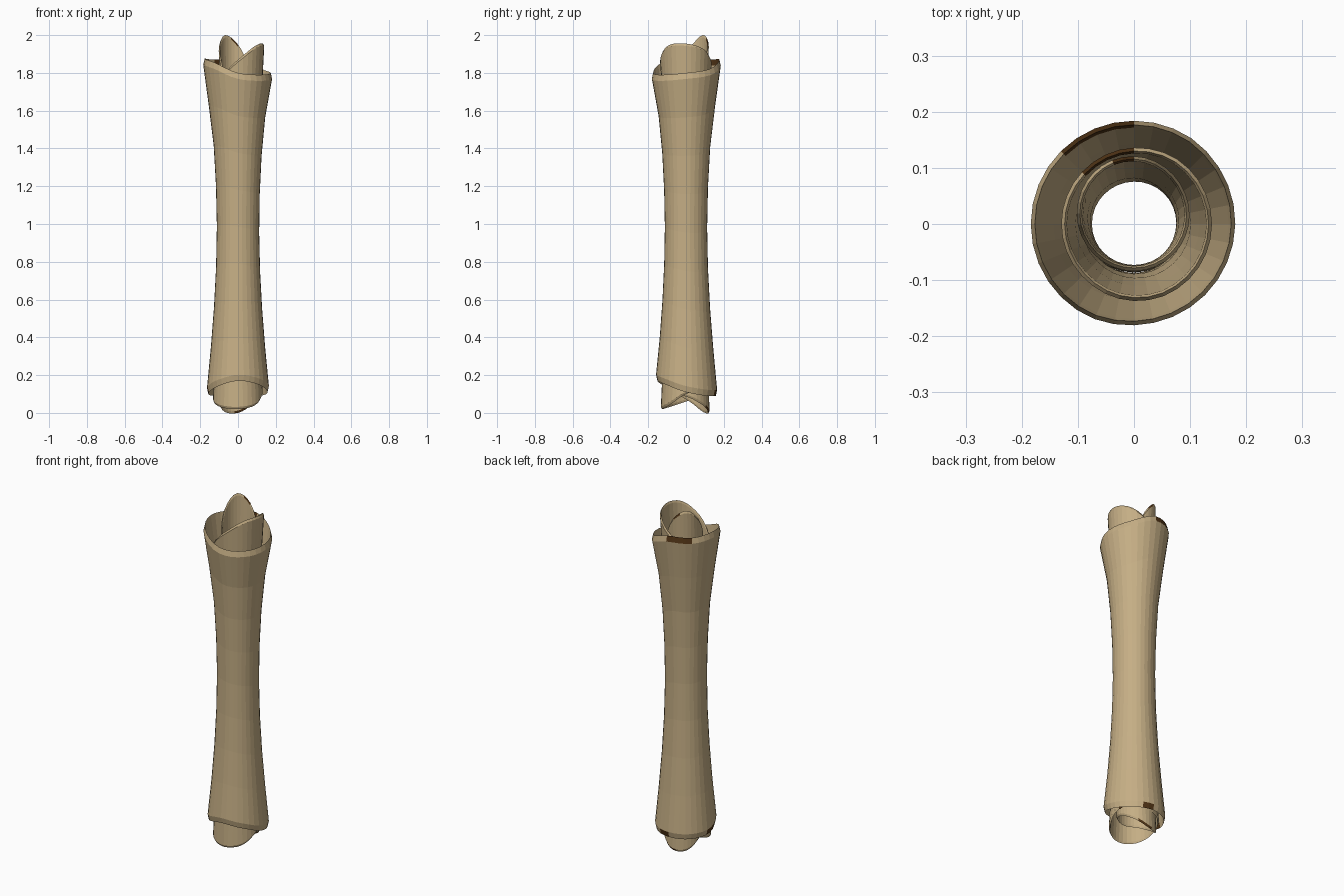
import bpy, bmesh, math

if "Cube" in bpy.data.objects:
    bpy.data.objects.remove(bpy.data.objects["Cube"])

SIDES = 32


def material(name, rgb):
    m = bpy.data.materials.new(name)
    m.diffuse_color = (*rgb, 1)
    m.use_nodes = True
    m.node_tree.nodes["Principled BSDF"].inputs["Base Color"].default_value = m.diffuse_color
    return m


TAN = material("tan_bark", (0.56, 0.425, 0.235))
DARK = material("dark_bark", (0.08, 0.034, 0.008))


def cubic(p0, p1, p2, p3, f):
    return p1 + 0.5 * f * (p2 - p0 + f * (2 * p0 - 5 * p1 + 4 * p2 - p3
                                           + f * (3 * (p1 - p2) + p3 - p0)))


def wavy(heights, angle):
    """Edge height round the tube, from eight heights 45 degrees apart."""
    u = (angle % 360) / 45
    i = int(u)
    return cubic(*[heights[(i + k) % 8] for k in (-1, 0, 1, 2)], u - i)


def radius_at(profile, z):
    z = min(max(z, profile[0][0]), profile[-1][0])
    for k in range(len(profile) - 1):
        (z0, r0), (z1, r1) = profile[k], profile[k + 1]
        if z <= z1:
            p = profile[max(k - 1, 0)][1], r0, r1, profile[min(k + 2, len(profile) - 1)][1]
            return cubic(*p, (z - z0) / (z1 - z0))


def rolled_layer(name, profile, top, bottom, wall, bevel, shift, dark_top, dark_bottom):
    """Flared thin tube with wavy, bevelled ends; dark spans colour the rims."""
    bm = bmesh.new()
    rings = []
    rows = 8
    for s in range(SIDES):
        a = 360 * s / SIDES
        zt, zb = wavy(top, a), wavy(bottom, a)
        section = []
        for k in range(rows + 1):          # outside wall, going up
            z = zb + bevel + (zt - zb - 2 * bevel) * k / rows
            section.append((radius_at(profile, z), z))
        rt, rb = section[-1][0], section[0][0]
        section.append((rt - wall * 0.6, zt))
        for k in range(rows, -1, -1):      # inside wall, going down
            z = zb + bevel + (zt - zb - 2 * bevel) * k / rows
            section.append((radius_at(profile, z) - wall, z))
        section.append((rb - wall * 0.6, zb))
        c, sn = math.cos(math.radians(a)), math.sin(math.radians(a))
        rings.append([bm.verts.new((r * c, r * sn + shift * abs(z - 1), z))
                      for r, z in section])
    n = len(rings[0])
    rim_top, rim_bottom = (rows, rows + 1), (n - 2, n - 1)
    for s in range(SIDES):
        a = 360 * (s + 0.5) / SIDES
        r0, r1 = rings[s], rings[(s + 1) % SIDES]
        for k in range(n):
            f = bm.faces.new((r0[k], r1[k], r1[(k + 1) % n], r0[(k + 1) % n]))
            spans = dark_top if k in rim_top else dark_bottom if k in rim_bottom else ()
            f.material_index = int(any(lo < a < hi for lo, hi in spans))
    bmesh.ops.recalc_face_normals(bm, faces=bm.faces)
    me = bpy.data.meshes.new(name)
    bm.to_mesh(me)
    bm.free()
    me.materials.append(TAN)
    me.materials.append(DARK)
    ob = bpy.data.objects.new(name, me)
    bpy.context.collection.objects.link(ob)


# Outer wrap, flared at both ends
rolled_layer("outer_roll",
             [(0.1, .166), (0.4, .139), (0.7, .119), (1.0, .112), (1.3, .121), (1.55, .142), (1.8, .184)],
             [1.80, 1.82, 1.87, 1.87, 1.875, 1.855, 1.80, 1.79],
             [.11, .09, .09, .09, .10, .14, .17, .15],
             0.012, 0.032, 0, [(90, 135)], [(62, 88), (172, 196)])

# Middle wrap, with a tongue rising on the right
rolled_layer("middle_roll",
             [(0.05, .133), (0.4, .115), (0.7, .101), (1.0, .097), (1.3, .102), (1.55, .115), (1.9, .139)],
             [1.955, 1.925, 1.85, 1.78, 1.76, 1.78, 1.87, 1.945],
             [.10, .12, .10, .09, .06, .03, .02, .04],
             0.010, 0.012, 0, [(90, 130)], [(10, 50)])

# Inner wrap, off centre, with a tongue rising at the back left
rolled_layer("inner_roll",
             [(0.05, .105), (0.4, .097), (0.7, .088), (1.0, .084), (1.3, .088), (1.55, .094), (1.9, .102)],
             [1.76, 1.82, 1.95, 2.0, 1.93, 1.80, 1.75, 1.75],
             [.08, .04, .0, .005, .06, .10, .10, .10],
             0.009, 0.012, 0.02, [(90, 112)], [(60, 100)])
